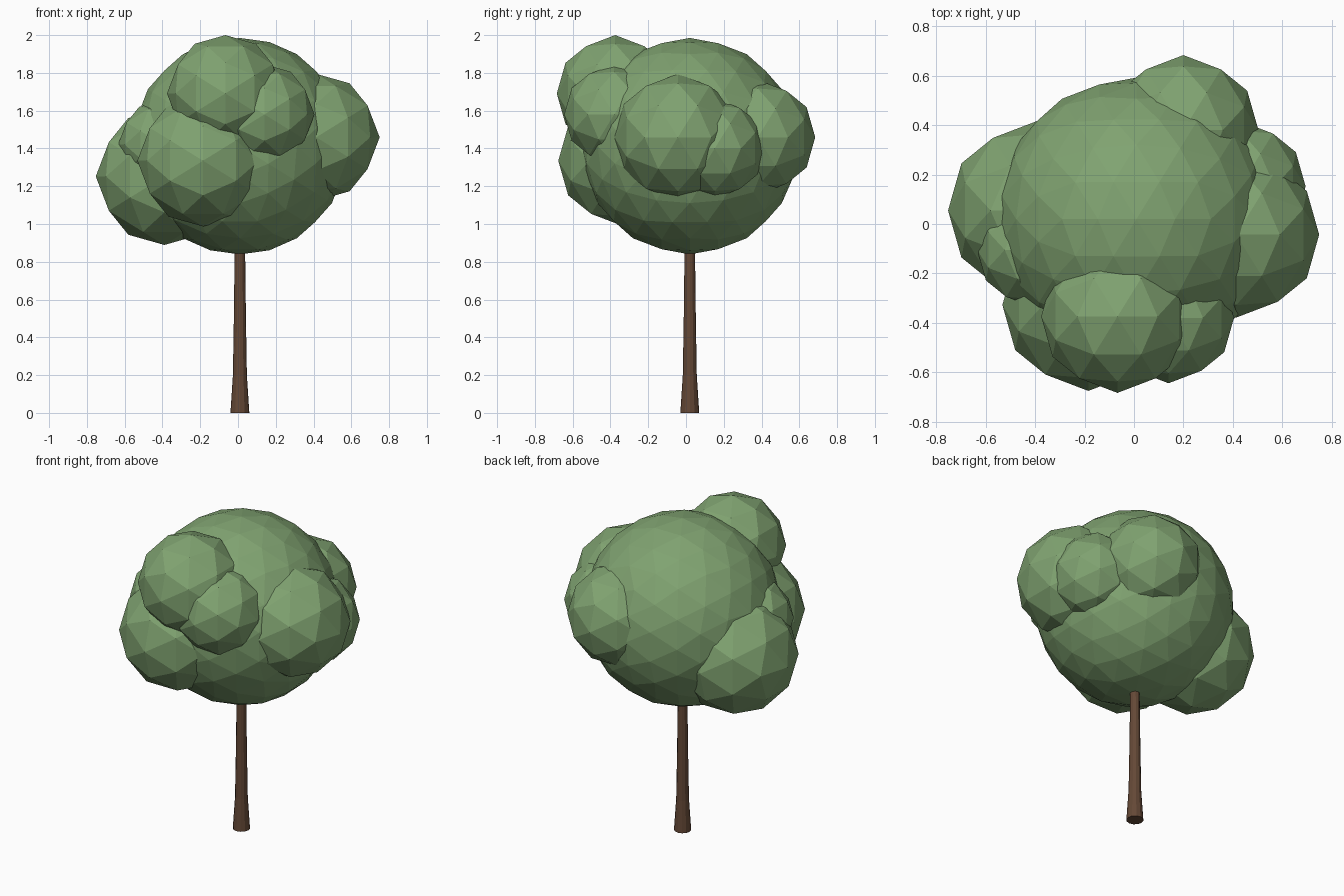
import bpy, bmesh, math
from mathutils import Vector

if "Cube" in bpy.data.objects:
    bpy.data.objects.remove(bpy.data.objects["Cube"])


def material(name, rgb):
    m = bpy.data.materials.new(name)
    m.diffuse_color = (*rgb, 1)
    m.use_nodes = True
    m.node_tree.nodes["Principled BSDF"].inputs["Base Color"].default_value = m.diffuse_color
    return m


leaf = material("leaf green", (0.216, 0.366, 0.165))
bark = material("bark brown", (0.127, 0.065, 0.037))


def add_object(name, bm, mat):
    bmesh.ops.recalc_face_normals(bm, faces=bm.faces[:])
    mesh = bpy.data.meshes.new(name)
    bm.to_mesh(mesh)
    bm.free()
    mesh.materials.append(mat)
    obj = bpy.data.objects.new(name, mesh)
    bpy.context.collection.objects.link(obj)
    return obj


def foliage_ball(name, center, radius, levels):
    """Faceted ball: an axis-aligned icosahedron, subdivided onto the sphere."""
    bm = bmesh.new()
    t = (1 + math.sqrt(5)) / 2
    for a in (-1, 1):
        for b in (-t, t):
            for p in ((a, 0, b), (0, b, a), (b, a, 0)):
                bm.verts.new(Vector(p).normalized())
    bmesh.ops.convex_hull(bm, input=bm.verts[:])
    for _ in range(levels):
        bmesh.ops.subdivide_edges(bm, edges=bm.edges[:], cuts=1, use_grid_fill=True)
        for v in bm.verts:
            v.co.normalize()
    for v in bm.verts:
        v.co = v.co * radius + Vector(center)
    return add_object(name, bm, leaf)


# Crown: one large ball with smaller clumps around it
foliage_ball("main_crown", (0.01, 0.02, 1.412), 0.573, 2)
clumps = {
    "upper_front_clump": ((-0.067, -0.375, 1.691), 0.309),
    "front_right_clump": ((0.14, -0.38, 1.58), 0.265),
    "lower_front_clump": ((-0.185, -0.328, 1.335), 0.348),
    "left_clump": ((-0.39, 0.055, 1.252), 0.363),
    "small_left_clump": ((-0.40, -0.105, 1.42), 0.235),
    "right_clump": ((0.414, -0.043, 1.459), 0.336),
    "small_right_clump": ((0.43, 0.152, 1.40), 0.265),
    "back_clump": ((0.2, 0.38, 1.459), 0.304),
}
for name, (center, radius) in clumps.items():
    foliage_ball(name, center, radius, 1)

# Trunk: twelve-sided, tapering with a flared foot
bm = bmesh.new()
sides = 12
rings = []
for z, r in ((0, 0.05), (0.2, 0.037), (0.5, 0.032), (1.0, 0.026)):
    rings.append([bm.verts.new((0.01 + r * math.cos(2 * math.pi * i / sides),
                                0.02 + r * math.sin(2 * math.pi * i / sides), z))
                  for i in range(sides)])
for low, high in zip(rings, rings[1:]):
    for i in range(sides):
        j = (i + 1) % sides
        bm.faces.new((low[i], low[j], high[j], high[i]))
bm.faces.new(rings[0])
bm.faces.new(rings[-1])
add_object("trunk", bm, bark)
